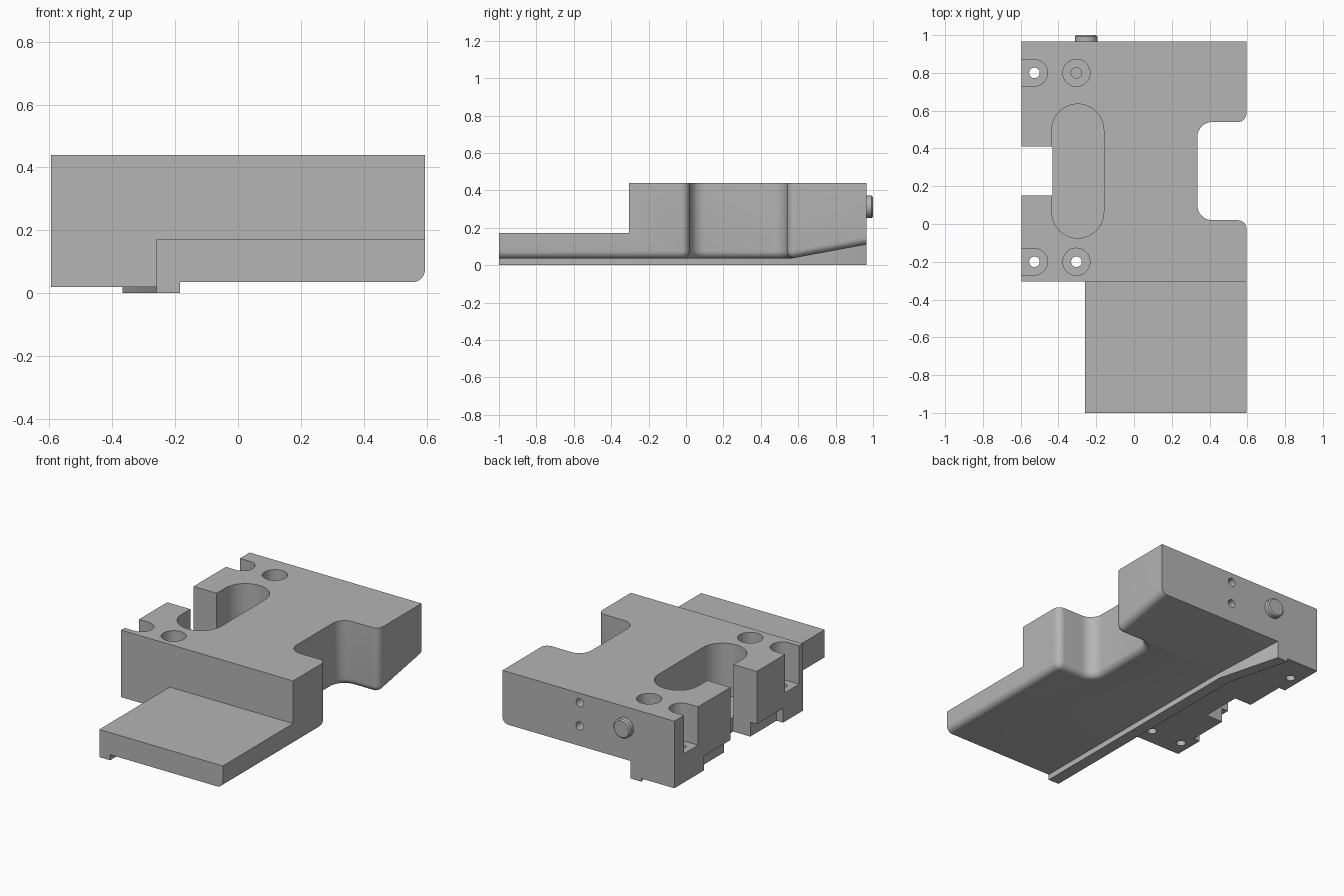
import bpy, bmesh, math

if "Cube" in bpy.data.objects:
    bpy.data.objects.remove(bpy.data.objects["Cube"])

grey = bpy.data.materials.new("machined_grey")
grey.diffuse_color = (0.46, 0.46, 0.46, 1)
grey.use_nodes = True
grey.node_tree.nodes["Principled BSDF"].inputs["Base Color"].default_value = grey.diffuse_color


def finish(name, bm):
    bmesh.ops.recalc_face_normals(bm, faces=bm.faces)
    me = bpy.data.meshes.new(name)
    bm.to_mesh(me)
    bm.free()
    me.materials.append(grey)
    ob = bpy.data.objects.new(name, me)
    bpy.context.collection.objects.link(ob)
    return ob


def loft(rings):
    """Closed solid through rings of equal point count."""
    bm = bmesh.new()
    vs = [[bm.verts.new(p) for p in r] for r in rings]
    n = len(vs[0])
    for a, b in zip(vs, vs[1:]):
        for i in range(n):
            j = (i + 1) % n
            bm.faces.new((a[i], a[j], b[j], b[i]))
    bm.faces.new(vs[0][::-1])
    bm.faces.new(vs[-1])
    return bm


def prism(name, pts, z0, z1):
    return finish(name, loft([[(x, y, z) for x, y in pts] for z in (z0, z1)]))


def box(name, x0, x1, y0, y1, z0, z1):
    return prism(name, [(x0, y0), (x1, y0), (x1, y1), (x0, y1)], z0, z1)


def arc(cx, cy, r, a0, a1, n=8):
    return [(cx + r * math.cos(math.radians(a0 + (a1 - a0) * i / n)),
             cy + r * math.sin(math.radians(a0 + (a1 - a0) * i / n))) for i in range(n + 1)]


def disc(name, x, y, r, z0, z1):
    return prism(name, arc(x, y, r, 0, 360, 32)[:-1], z0, z1)


def rod_y(name, x, z, r, y0, y1, bevel=0.0):
    prof = [(r - bevel, y0), (r, y0 + bevel), (r, y1 - bevel), (r - bevel, y1)] if bevel else [(r, y0), (r, y1)]
    return finish(name, loft([[(px, y, pz) for px, pz in arc(x, z, q, 0, 360, 32)[:-1]] for q, y in prof]))


def boolean(ob, tool, op="DIFFERENCE"):
    m = ob.modifiers.new(op, "BOOLEAN")
    m.operation, m.object, m.solver = op, tool, "EXACT"
    bpy.context.view_layer.objects.active = ob
    bpy.ops.object.modifier_apply(modifier=m.name)
    bpy.data.objects.remove(tool)


BEND, BACK, FRONT = 0.56, 0.965, -0.305


# Main body: outline with side recess, offset inwards by d for the bottom fillet
def outline(d):
    ro, ri = 0.045 - d, 0.08 + d
    xr, xn, ya, yb = 0.595 - d, 0.335 - d, 0.02 - d, 0.54 + d
    pts = [(-0.26, -1), (xr, -1)]
    pts += arc(xr - ro, ya - ro, ro, 0, 90)
    pts += arc(xn + ri, ya + ri, ri, 270, 180)
    pts += arc(xn + ri, yb - ri, ri, 180, 90)
    pts += arc(xr - ro, yb + ro, ro, -90, 0)
    return pts + [(xr, BACK), (-0.33, BACK), (-0.26, BEND)]


R = 0.04
rings = []
for i in range(7):
    t = math.radians(15 * i)
    rings.append([(x, y, 0.035 + R * (1 - math.sin(t))) for x, y in outline(R * (1 - math.cos(t)))])
rings = rings[::-1] + [[(x, y, 0.44) for x, y in outline(0)]]
bm = loft(rings)
# Sloped underside towards the back
bmesh.ops.bisect_plane(bm, geom=bm.verts[:] + bm.edges[:] + bm.faces[:], dist=1e-5,
                       plane_co=(0, BEND, 0), plane_no=(0, 1, 0))
for v in bm.verts:
    if v.co.z < 0.2 and v.co.y > BEND:
        v.co.z += (v.co.y - BEND) * 0.075 / (BACK - BEND)
body = finish("mount_body", bm)

# Left clamp block and bent bottom rail
boolean(body, prism("clamp_block", [(-0.595, FRONT), (-0.22, FRONT), (-0.22, BEND),
                                    (-0.32, BACK), (-0.595, BACK)], 0.02, 0.44), "UNION")
boolean(body, prism("rail", [(-0.26, -1), (-0.185, -1), (-0.185, BEND), (-0.293, BACK),
                             (-0.367, BACK), (-0.26, BEND)], 0, 0.15), "UNION")

# Lowered front deck
boolean(body, box("deck_cut", -0.8, 0.8, -1.2, FRONT, 0.173, 0.6))

# Long pocket, side notch and undercut
boolean(body, prism("pocket_cut", arc(-0.2975, 0.4975, 0.1375, 0, 180, 24)
                    + arc(-0.2975, 0.0625, 0.1375, 180, 360, 24), 0.11, 0.6))
boolean(body, box("notch_cut", -0.8, -0.432, 0.15, 0.41, -0.1, 0.6))
boolean(body, box("undercut", -0.8, -0.55, -0.11, 0.67, -0.1, 0.11))

# Counterbored bolt holes
for y in (-0.2, 0.8):
    boolean(body, prism("open_bore", arc(-0.527, y, 0.07, -90, 90, 16) + [(-0.8, y + 0.07), (-0.8, y - 0.07)],
                        0.2, 0.6))
    boolean(body, disc("open_hole", -0.527, y, 0.028, -0.1, 0.3))
    boolean(body, disc("round_bore", -0.305, y, 0.072, 0.2, 0.6))
    boolean(body, disc("round_hole", -0.305, y, 0.028, -0.1 if y < 0 else 0.06, 0.3))

# Small holes in the back face
for z in (0.235, 0.38):
    boolean(body, rod_y("back_hole", 0.06, z, 0.026, 0.87, 1.1))

# Round button on the back
button = rod_y("back_button", -0.253, 0.312, 0.06, 0.93, 1.0, 0.008)

for ob in (body, button):
    bpy.ops.object.select_all(action="DESELECT")
    ob.select_set(True)
    bpy.context.view_layer.objects.active = ob
    bpy.ops.object.shade_smooth_by_angle(angle=math.radians(30))
